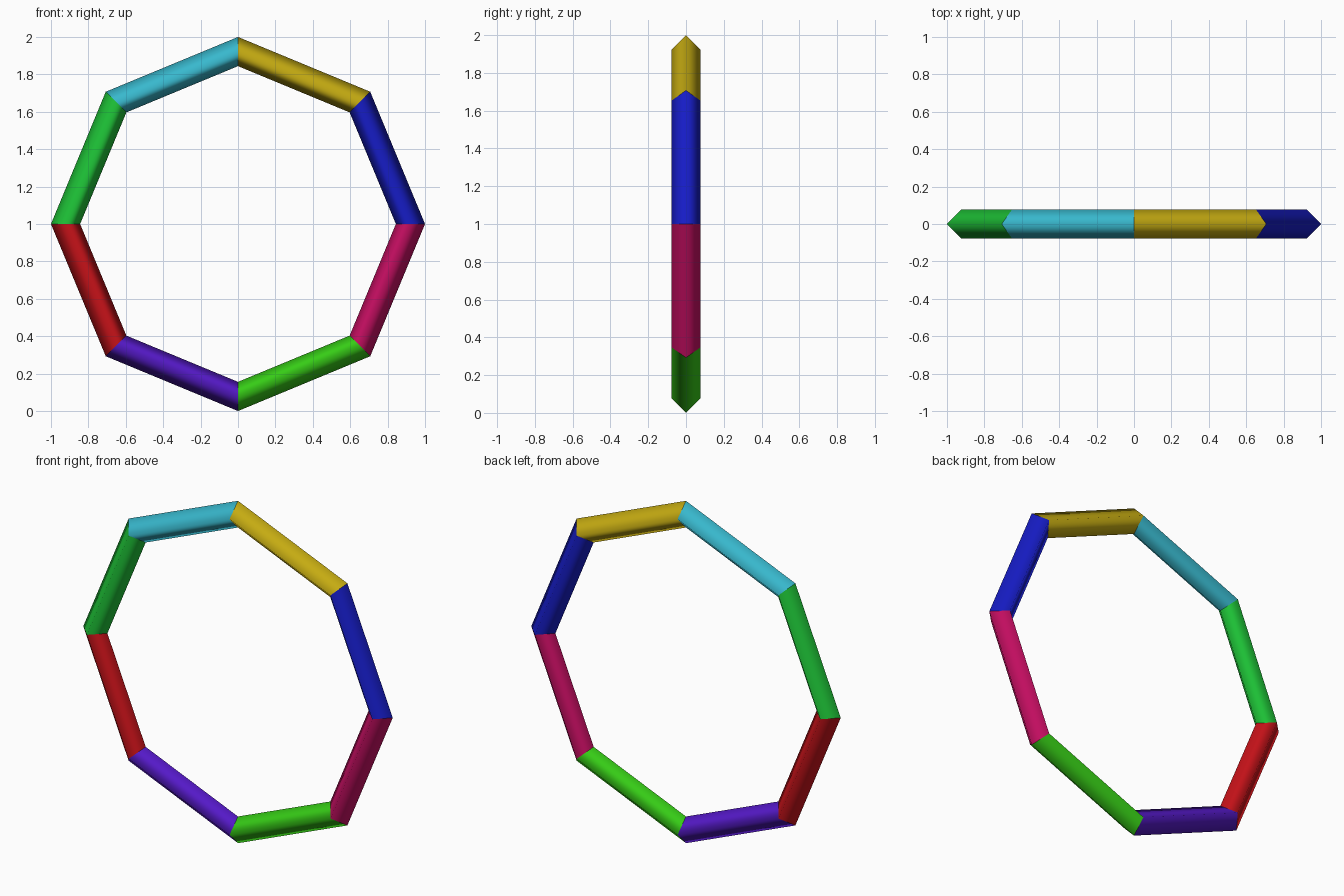
import bpy, bmesh
from math import sin, cos, pi

if "Cube" in bpy.data.objects:
    bpy.data.objects.remove(bpy.data.objects["Cube"])

SIDES, PROFILE = 8, 4
MAJOR, MINOR = 0.922, 0.078   # ring centreline and bar radius at the corners
CENTRE_Z = 1.0

# Colours counter-clockwise from the right-hand corner (seen from the front)
COLOURS = [
    ("blue", (22, 28, 198)), ("gold", (198, 172, 18)),
    ("cyan", (56, 184, 205)), ("green", (30, 196, 55)),
    ("red", (200, 18, 25)), ("purple", (85, 25, 200)),
    ("lime", (54, 204, 22)), ("magenta", (198, 14, 98)),
]


def linear(c):
    c /= 255
    return c / 12.92 if c <= 0.04045 else ((c + 0.055) / 1.055) ** 2.4


def section(bm, angle):
    """Diamond cross-section lying in the mitre plane at a corner."""
    ring = []
    for k in range(PROFILE):
        a = 2 * pi * k / PROFILE
        r = MAJOR + MINOR * cos(a)
        ring.append(bm.verts.new((r * cos(angle), MINOR * sin(a),
                                  CENTRE_Z + r * sin(angle))))
    return ring


def ring_segment(index, name, rgb):
    bm = bmesh.new()
    step = 2 * pi / SIDES
    start, end = section(bm, index * step), section(bm, (index + 1) * step)
    for k in range(PROFILE):
        n = (k + 1) % PROFILE
        face = bm.faces.new((start[k], start[n], end[n], end[k]))
        face.smooth = True
        # Make every face point away from the bar's centreline
        face.normal_update()
        mid = (index + 0.5) * step
        apothem = MAJOR * cos(step / 2)
        out = face.calc_center_median()
        out.x -= apothem * cos(mid)
        out.z -= CENTRE_Z + apothem * sin(mid)
        if face.normal.dot(out) < 0:
            face.normal_flip()
    mesh = bpy.data.meshes.new("ring_segment_" + name)
    bm.to_mesh(mesh)
    bm.free()
    mat = bpy.data.materials.new(name)
    mat.diffuse_color = (*[linear(c) for c in rgb], 1)
    mat.use_nodes = True
    mat.node_tree.nodes["Principled BSDF"].inputs["Base Color"].default_value = mat.diffuse_color
    mesh.materials.append(mat)
    bpy.context.collection.objects.link(
        bpy.data.objects.new("ring_segment_" + name, mesh))


# Eight mitred bars forming the octagonal ring
for i, (name, rgb) in enumerate(COLOURS):
    ring_segment(i, name, rgb)
